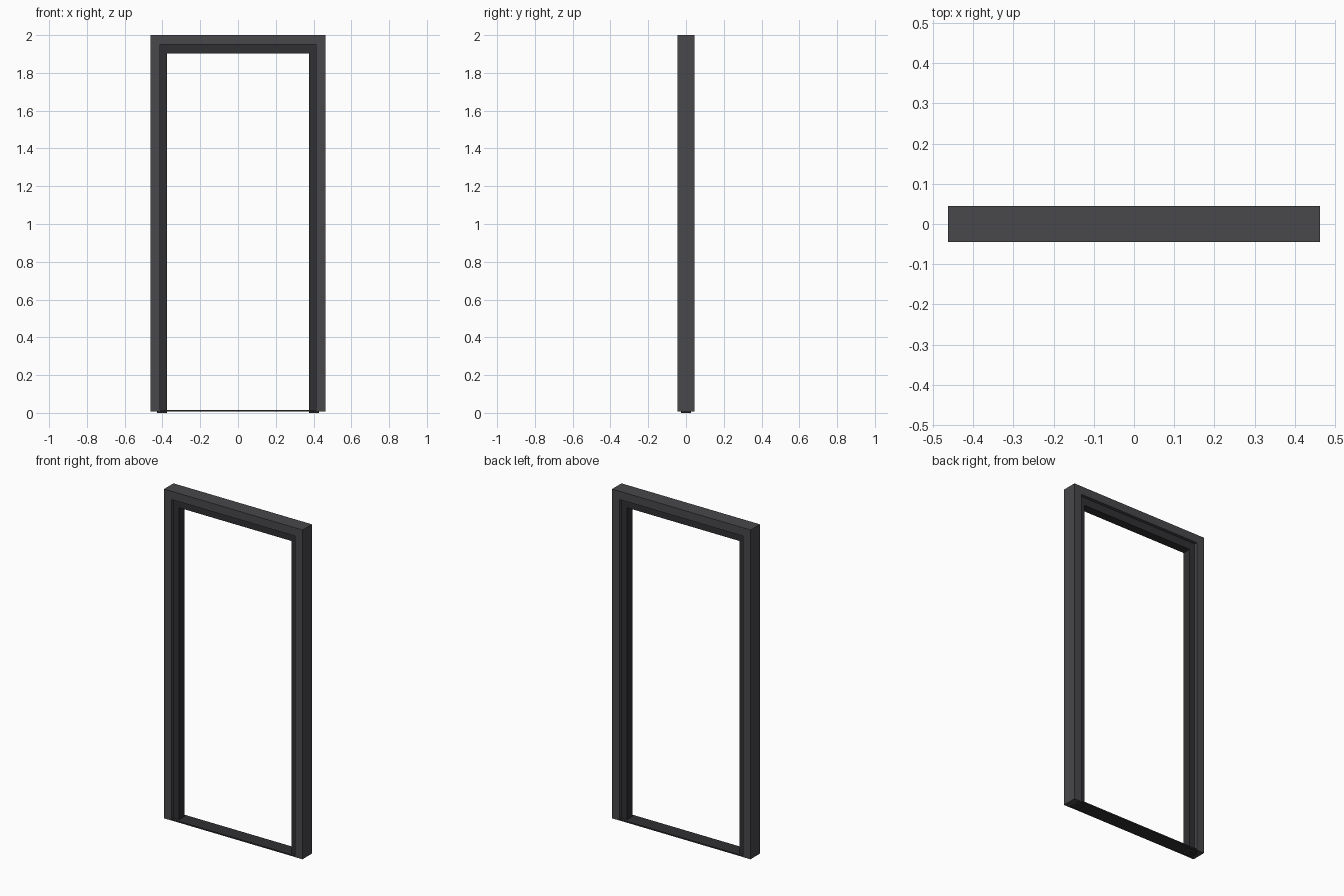
import bpy, bmesh

if "Cube" in bpy.data.objects:
    bpy.data.objects.remove(bpy.data.objects["Cube"])


def material(name, color):
    m = bpy.data.materials.new(name)
    m.diffuse_color = (*color, 1)
    m.use_nodes = True
    m.node_tree.nodes["Principled BSDF"].inputs["Base Color"].default_value = m.diffuse_color
    return m


frame_mat = material("dark_grey", (0.065, 0.065, 0.07))
stop_mat = material("darker_grey", (0.03, 0.03, 0.034))


def arch(name, outer_x, outer_z, inner_x, inner_z, bottom, depth, mat):
    """Upside-down U profile extruded along y."""
    pts = [(-outer_x, bottom), (-inner_x, bottom), (-inner_x, inner_z), (inner_x, inner_z),
           (inner_x, bottom), (outer_x, bottom), (outer_x, outer_z), (-outer_x, outer_z)]
    bm = bmesh.new()
    face = bm.faces.new([bm.verts.new((x, -depth, z)) for x, z in pts])
    new = bmesh.ops.extrude_face_region(bm, geom=[face])["geom"]
    bmesh.ops.translate(bm, vec=(0, depth * 2, 0),
                        verts=[v for v in new if isinstance(v, bmesh.types.BMVert)])
    bmesh.ops.recalc_face_normals(bm, faces=bm.faces)
    me = bpy.data.meshes.new(name)
    bm.to_mesh(me)
    bm.free()
    me.materials.append(mat)
    ob = bpy.data.objects.new(name, me)
    bpy.context.collection.objects.link(ob)
    return ob


# Outer jambs and head
arch("door_frame", 0.463, 2.0, 0.412, 1.95, 0.008, 0.045, frame_mat)
# Narrow door stop set in the middle of the frame depth
arch("door_stop", 0.43, 1.97, 0.376, 1.903, 0.0, 0.026, stop_mat)

# Thin threshold across the bottom
bpy.ops.mesh.primitive_cube_add(size=1, location=(0, 0, 0.012))
sill = bpy.context.object
sill.name = "threshold"
sill.scale = (0.85, 0.088, 0.008)
sill.data.materials.append(stop_mat)
